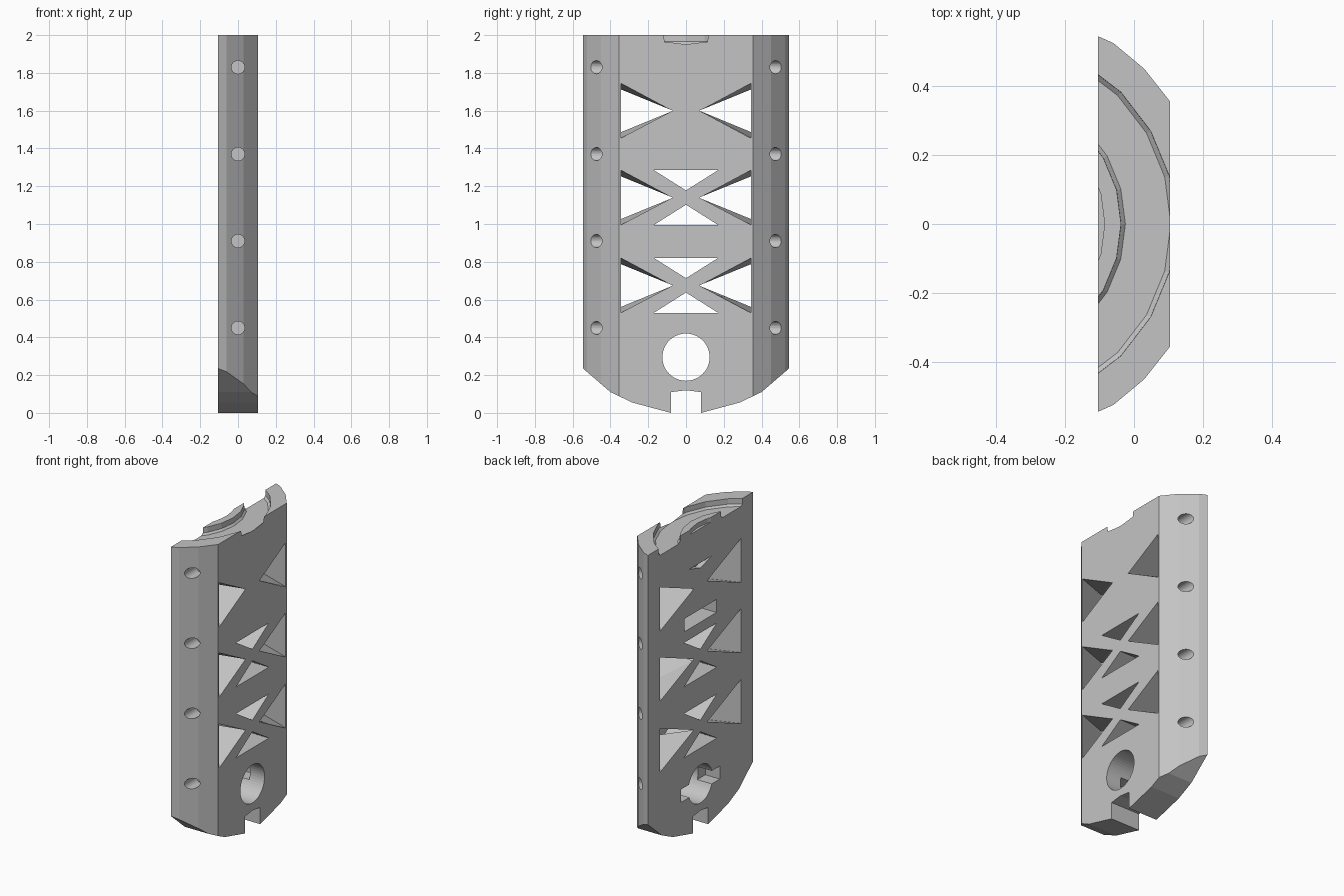
import bpy, bmesh
from math import cos, sin, pi
from mathutils import Vector

cube = bpy.data.objects.get("Cube")
if cube:
    bpy.data.objects.remove(cube, do_unlink=True)

HALF = 0.105      # half thickness of the panel
AXIS_X = -0.42    # axis of the round grooves on the top end

grey = bpy.data.materials.new("plain grey")
grey.use_nodes = True
grey.diffuse_color = (0.55, 0.55, 0.55, 1)
grey.node_tree.nodes["Principled BSDF"].inputs["Base Color"].default_value = (0.55, 0.55, 0.55, 1)


def make(name, bm):
    bmesh.ops.recalc_face_normals(bm, faces=bm.faces)
    mesh = bpy.data.meshes.new(name)
    bm.to_mesh(mesh)
    bm.free()
    mesh.materials.append(grey)
    obj = bpy.data.objects.new(name, mesh)
    bpy.context.collection.objects.link(obj)
    return obj


def loft(name, ring_a, ring_b):
    """Closed solid between two matching outlines."""
    bm = bmesh.new()
    a = [bm.verts.new(p) for p in ring_a]
    b = [bm.verts.new(p) for p in ring_b]
    bm.faces.new(a)
    bm.faces.new(b)
    for i in range(len(a)):
        j = (i + 1) % len(a)
        bm.faces.new((a[i], a[j], b[j], b[i]))
    return make(name, bm)


def prism_x(name, outline, x0=-0.2, x1=0.2):
    return loft(name, [(x0, y, z) for y, z in outline], [(x1, y, z) for y, z in outline])


def circle(r, n, cx=0, cy=0):
    return [(cx + r * cos(2 * pi * i / n), cy + r * sin(2 * pi * i / n)) for i in range(n)]


def box(y, z0, z1):
    return [(-y, z0), (y, z0), (y, z1), (-y, z1)]


def lathe_ring(name, profile, n=24):
    """Closed ring profile (radius, z) turned about the groove axis."""
    bm = bmesh.new()
    rings = []
    for i in range(n):
        t = 2 * pi * i / n
        rings.append([bm.verts.new((AXIS_X + r * cos(t), r * sin(t), z)) for r, z in profile])
    for i in range(n):
        a, b = rings[i], rings[(i + 1) % n]
        for k in range(len(profile)):
            m = (k + 1) % len(profile)
            bm.faces.new((a[k], a[m], b[m], b[k]))
    return make(name, bm)


def combine(target, tool, operation="DIFFERENCE"):
    mod = target.modifiers.new("cut", "BOOLEAN")
    mod.operation = operation
    mod.solver = "EXACT"
    mod.object = tool
    bpy.context.view_layer.update()
    deps = bpy.context.evaluated_depsgraph_get()
    mesh = bpy.data.meshes.new_from_object(target.evaluated_get(deps))
    target.modifiers.clear()
    target.data = mesh
    bpy.data.objects.remove(tool, do_unlink=True)


# Panel: rounded cross-section trimmed by a curved lower end
half = [(-HALF, 0.545), (-0.06, 0.525), (0.03, 0.45), (HALF, 0.355)]
section = half + [(x, -y) for x, y in reversed(half)]
panel = loft("wall_panel", [(x, y, 0) for x, y in section], [(x, y, 2) for x, y in section])
end = [(0.7, 2.2), (0.7, 0.369), (0.545, 0.235), (0.4, 0.11), (0.285, 0.055), (0.08, 0)]
combine(panel, prism_x("end_trim", end + [(-y, z) for y, z in reversed(end)]), "INTERSECT")

# Lattice windows: tapered side triangles, straight upper and lower triangles
for zc in (1.6, 1.14, 0.675):
    for s in (-1, 1):
        def tri(x, base):
            return [(x, s * base, zc + 0.145), (x, s * 0.07, zc), (x, s * base, zc - 0.145)]
        combine(panel, loft("side_window", tri(-HALF - 0.01, 0.424), tri(HALF + 0.01, 0.341)))
        if zc < 1.5:
            combine(panel, prism_x("middle_window", [
                (-0.17, zc + s * 0.145), (0.17, zc + s * 0.145), (0, zc + s * 0.038)]))

# Blind pockets on the back
combine(panel, prism_x("slit_pocket", [(-0.115, 1.745), (0.115, 1.745), (0, 1.71)], -0.2, -0.07))
combine(panel, prism_x("slot_pocket", box(0.166, 1.355, 1.44), -0.2, 0))

# Round opening with keyed slot behind, and foot notch
combine(panel, prism_x("round_opening", circle(0.125, 48, 0, 0.295)))
combine(panel, prism_x("key_slot", box(0.2, 0.25, 0.335), -0.2, 0))
combine(panel, prism_x("foot_notch", [(-0.08, -0.1), (0.08, -0.1), (0.08, 0.11), (0, 0.12), (-0.08, 0.11)]))

# Blind screw holes along both edges
for i in range(4):
    ring = circle(0.035, 24, 0, 0.45 + 0.46 * i)
    for s in (-1, 1):
        combine(panel, loft("screw_hole", [(x, s * 0.38, z) for x, z in ring],
                            [(x, s * 0.7, z) for x, z in ring]))

# Circular groove and shallow bore in the top end
combine(panel, lathe_ring("top_groove", [
    (0.542, 2.1), (0.54, 1.965), (0.527, 1.953), (0.395, 1.953), (0.383, 1.965), (0.381, 2.1)]))
bore = circle(0.335, 24, AXIS_X)
combine(panel, loft("top_bore", [(x, y, 1.97) for x, y in bore], [(x, y, 2.1) for x, y in bore]))

panel.data.materials.clear()
panel.data.materials.append(grey)
for face in panel.data.polygons:
    face.material_index = 0
    face.use_smooth = False
